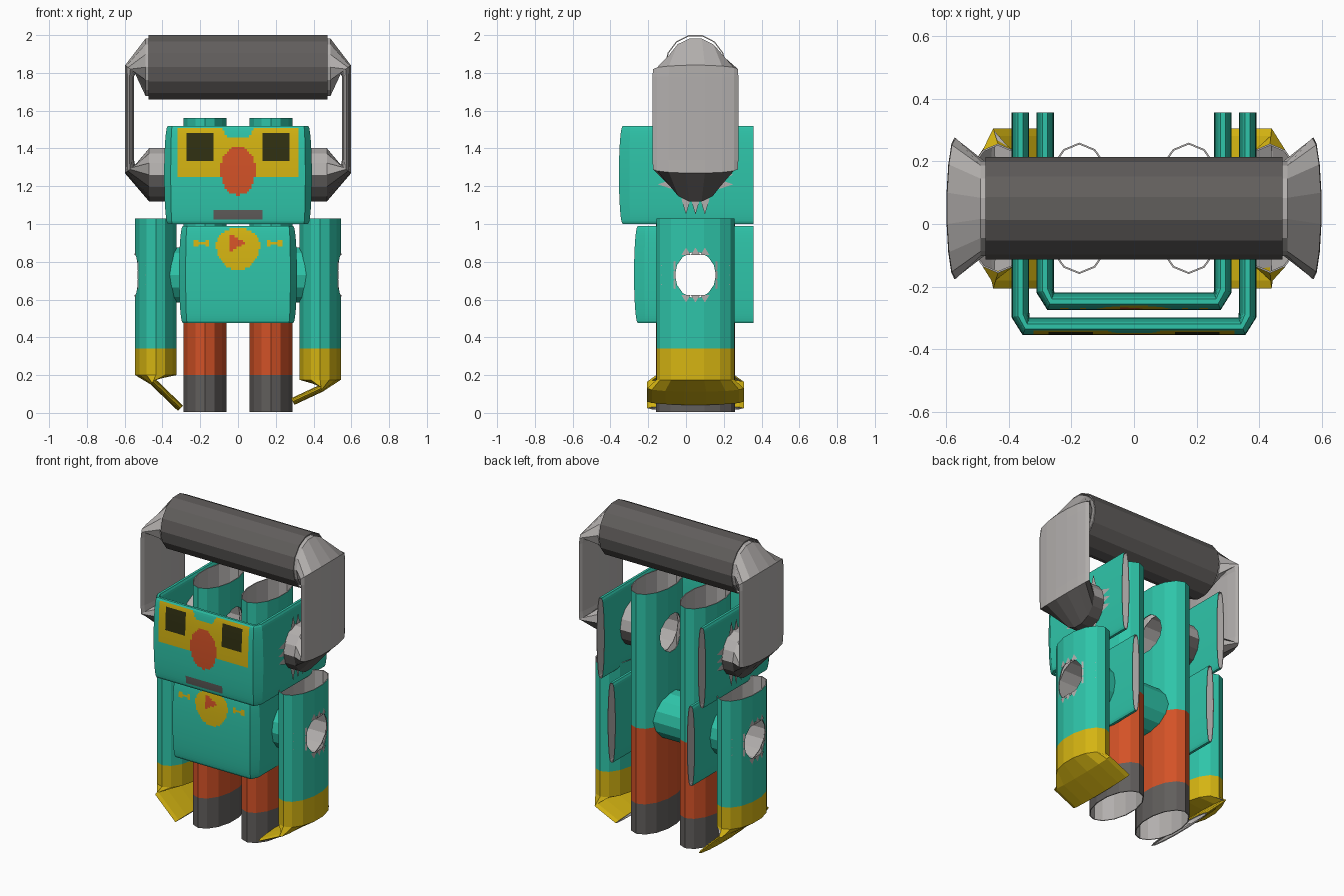
import bpy, bmesh
from math import sin, cos, pi, sqrt, hypot
from mathutils import Vector

if "Cube" in bpy.data.objects:
    bpy.data.objects.remove(bpy.data.objects["Cube"])

COLOURS = {
    "teal": (0.028, 0.56, 0.40),
    "yellow": (0.67, 0.46, 0.006),
    "orange": (0.66, 0.085, 0.02),
    "dark_grey": (0.12, 0.112, 0.108),
    "eye_black": (0.03, 0.03, 0.006),
    "paper_grey": (0.45, 0.43, 0.42),
}
NAMES = list(COLOURS)
TEAL, YELLOW, ORANGE, DARK, BLACK, PAPER = range(6)
MATS = []
for label, rgb in COLOURS.items():
    m = bpy.data.materials.new(label)
    m.use_nodes = True
    m.diffuse_color = (*rgb, 1)
    m.node_tree.nodes["Principled BSDF"].inputs["Base Color"].default_value = (*rgb, 1)
    MATS.append(m)

CY = 0.05      # depth centre of all the tubes
SIDES = 14


def finish(name, bm):
    mesh = bpy.data.meshes.new(name)
    bm.to_mesh(mesh)
    bm.free()
    for m in MATS:
        mesh.materials.append(m)
    ob = bpy.data.objects.new(name, mesh)
    bpy.context.collection.objects.link(ob)
    return ob


def loft(name, rings, rule, wall=0.006, caps=False):
    """Skin closed rings into a tube; rule gives the colour of each face."""
    bm = bmesh.new()
    rows = [[bm.verts.new(p) for p in ring] for ring in rings]
    for a, b in zip(rows, rows[1:]):
        for i in range(len(a)):
            k = (i + 1) % len(a)
            bm.faces.new((a[i], a[k], b[k], b[i]))
    if caps:
        bm.faces.new(rows[0])
        bm.faces.new(rows[-1])
    bmesh.ops.recalc_face_normals(bm, faces=bm.faces[:])
    for f in bm.faces:
        f.material_index = rule(f.calc_center_median(), f.normal)
    ob = finish(name, bm)
    if wall:
        s = ob.modifiers.new("card", "SOLIDIFY")
        s.thickness, s.offset = wall, -1
        s.material_offset = s.material_offset_rim = len(MATS)
    return ob


def ring(x, z, u, a, b, side=1):
    """Ellipse: half-size a along direction u in the xz plane, b along y."""
    ts = [2 * pi * (i + 0.5) / SIDES for i in range(SIDES)]
    return [Vector((side * (x + u[0] * a * cos(t)), CY + b * sin(t), z + u[1] * a * cos(t)))
            for t in ts]


def cutter(name, z):
    ob = loft(name, [ring(x, z, (0, 1), 0.122, 0.108) for x in (-1, 1)],
              lambda c, n: PAPER, 0, True)
    ob.hide_render = ob.hide_viewport = True
    return ob


def cut(ob, *tools):
    for tool in tools:
        b = ob.modifiers.new("hole", "BOOLEAN")
        b.operation, b.solver, b.object = "DIFFERENCE", "EXACT", tool


ARM_Z, EAR_Z = 0.73, 1.26
arm_hole = cutter("arm_hole_cutter", ARM_Z)
ear_hole = cutter("ear_hole_cutter", EAR_Z)


# Painted patterns on the front panels
def face_paint(x, z):
    ax = abs(x)
    if hypot(x / 0.094, (z - 1.283) / 0.13) < 1:
        return ORANGE
    if 0.13 < ax < 0.268 and 1.33 < z < 1.478:
        return BLACK
    if ax < 0.32 and 1.25 < z < min(1.508, 1.46 + max(0, ax - 0.06) * 2):
        return YELLOW
    if ax < 0.13 and 1.03 < z < 1.075:
        return DARK
    return TEAL


def chest_paint(x, z):
    if -0.045 < x < 0.04 and abs(z - 0.9) < 0.045 * (0.045 - x) / 0.085:
        return ORANGE
    if hypot(x / 0.115, (z - 0.89) / (0.09 if z > 0.89 else 0.135)) < 1:
        return YELLOW
    if 0.15 < abs(x) < 0.235 and abs(z - 0.9) < (0.022 if abs(abs(x) - 0.19) > 0.018 else 0.01):
        return YELLOW
    return TEAL


# Flattened tubes folded into a U: head and body
def folded_panel(name, half, front, z0, z1, paint):
    rows, cols = 42, 56
    inset = half - 0.018
    path = [(half, 0.357, 1, 0), (half, front + 0.036, 1, -0.3), (inset, front, 0.4, -1)]
    mirror = [(-x, y, -nx, ny) for x, y, nx, ny in reversed(path)]
    w = inset - 0.012
    path += [(w - 2 * w * i / cols, front, 0, -1) for i in range(cols + 1)] + mirror
    levels = [-1 + 2 * i / rows for i in range(rows + 1)]
    section = [(s, 0.008 + 0.02 * sqrt(1 - s * s)) for s in levels]
    section += [(s, -t) for s, t in reversed(section)]
    mid, h = (z0 + z1) / 2, (z1 - z0) / 2
    rings = [[Vector((x + nx * t, y + ny * t, mid + h * s)) for s, t in section]
             for x, y, nx, ny in path]
    return loft(name, rings, lambda c, n: paint(c.x, c.z) if n.y < -0.2 else TEAL, 0.004)


folded_panel("head", 0.363, -0.327, 1.0, 1.52, face_paint)
body = folded_panel("body", 0.284, -0.247, 0.475, 0.99, chest_paint)
cut(body, arm_hole)

# Axle joining the arms through body and legs
loft("arm_axle", [ring(x, ARM_Z, (0, 1), 0.15, 0.15) for x in (-0.5, 0.5)],
     lambda c, n: TEAL)


# Fringe of folded triangular tabs around a hole
def tabs(name, side, z, r, reach_y, reach_z, surface, colour):
    bm = bmesh.new()
    for o in (-0.05, 0, 0.05):
        for d in (-1, 1):
            for upright in (False, True):
                tip = reach_z if upright else reach_y
                pts = [(o - 0.025, d * r), (o, d * tip), (o + 0.025, d * r)]
                if not upright:
                    pts = [(v, u) for u, v in pts]
                bm.faces.new([bm.verts.new((side * surface(u), CY + u, z + v)) for u, v in pts])
    for f in bm.faces:
        f.material_index = colour
    finish(name, bm)


def arm_surface(u):
    return 0.438 + 0.11 * sqrt(1 - (u / 0.205) ** 2)


def arm_rule(c, n):
    return TEAL if c.z > 0.34 else YELLOW


def leg_rule(c, n):
    return DARK if c.z < 0.2 else ORANGE if c.z < 0.69 else TEAL


def strap_rule(c, n):
    return DARK if c.z < 1.29 and abs(c.x) < 0.54 else PAPER


for side, word in ((1, "left"), (-1, "right")):
    # Legs run the full height behind the panels
    leg = loft(word + "_leg", [ring(0.175, z, (1, 0), 0.117, 0.21, side)
                               for z in (0.005, 0.2, 0.69, 1.56)], leg_rule)
    cut(leg, arm_hole, ear_hole)

    # Arms flatten into folded hands, each bent differently
    if side > 0:
        wrist, fold, tip, u = 0.175, (0.44, 0.13), (0.29, 0.06), (0.43, -0.9)
    else:
        wrist, fold, tip, u = 0.2, (0.45, 0.165), (0.305, 0.025), (0.7, -0.7)
    rings = [ring(0.435, z, (1, 0), 0.112, 0.207, side) for z in (1.03, 0.34, wrist)]
    rings += [ring(*p, u, 0.02, 0.256, side) for p in (fold, tip)]
    arm = loft(word + "_arm", rings, arm_rule)
    cut(arm, arm_hole)
    tabs(word + "_arm_tabs", side, ARM_Z, 0.105, 0.185, 0.145, arm_surface, PAPER)

    # Ear tube flattens into an upright strap, then opens to meet the handle
    rings = [ring(x, EAR_Z, (0, 1), 0.145, 0.145, side) for x in (0.12, 0.47)]
    rings += [ring(0.572, 1.29, (-0.8, 0.6), 0.035, 0.225, side),
              ring(0.574, 1.34, (-1, 0), 0.024, 0.227, side),
              ring(0.574, 1.78, (-1, 0), 0.024, 0.227, side),
              ring(0.57, 1.82, (-0.8, -0.6), 0.035, 0.225, side),
              ring(0.49, 1.83, (0, -1), 0.155, 0.152, side),
              ring(0.46, 1.83, (0, -1), 0.155, 0.152, side)]
    loft(word + "_ear_and_strap", rings, strap_rule, 0.004)
    tabs(word + "_ear_tabs", side, EAR_Z, 0.125, 0.2, 0.21, lambda u: 0.395, PAPER)

# Carrying handle
loft("handle", [ring(x, 1.83, (0, 1), 0.174, 0.164) for x in (-0.475, 0.475)],
     lambda c, n: DARK)
